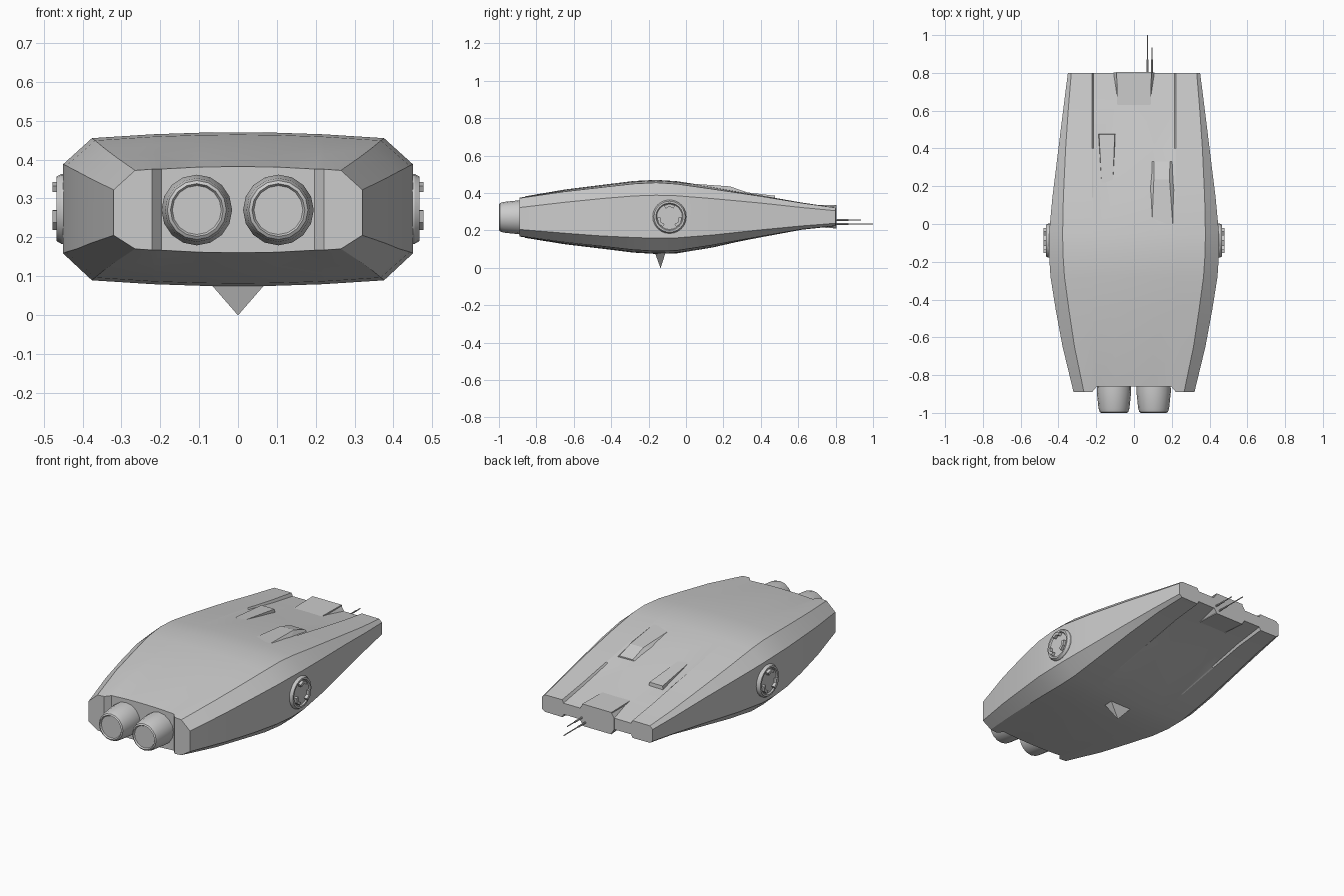
import bpy, bmesh
from math import sin, cos, pi, radians


def make(name, verts, faces, smooth=None):
    me = bpy.data.meshes.new(name)
    me.from_pydata(verts, [], faces)
    bm = bmesh.new()
    bm.from_mesh(me)
    bmesh.ops.recalc_face_normals(bm, faces=bm.faces)
    bm.to_mesh(me)
    bm.free()
    ob = bpy.data.objects.new(name, me)
    bpy.context.collection.objects.link(ob)
    if smooth:
        bpy.ops.object.select_all(action='DESELECT')
        bpy.context.view_layer.objects.active = ob
        ob.select_set(True)
        bpy.ops.object.shade_smooth_by_angle(angle=radians(smooth))
    return ob


def prism(name, bottom, top):
    n = len(bottom)
    faces = [tuple(range(n)), tuple(range(n, 2 * n))]
    faces += [(i, (i + 1) % n, n + (i + 1) % n, n + i) for i in range(n)]
    return make(name, bottom + top, faces)


def lathe(name, profile, n, place):
    """Turn (radius, distance) pairs; place maps (a, b, distance) to xyz."""
    verts = [place(r * cos(2 * pi * i / n), r * sin(2 * pi * i / n), d)
             for r, d in profile for i in range(n)]
    m = len(profile)
    faces = [(k * n + i, k * n + (i + 1) % n, (k + 1) * n + (i + 1) % n, (k + 1) * n + i)
             for k in range(m - 1) for i in range(n)]
    faces += [tuple(range(n)), tuple(range((m - 1) * n, m * n))]
    return make(name, verts, faces, 30)


# Hull stations: y, half width, chamfer x, top z, bottom z, crown, side top z, side bottom z
STATIONS = [
    (-0.89, .32, .265, .382, .160, .010, .322, .205),
    (-0.65, .378, .315, .418, .126, .011, .350, .185),
    (-0.45, .415, .345, .443, .102, .013, .370, .170),
    (-0.28, .442, .368, .464, .081, .015, .384, .162),
    (-0.16, .450, .376, .470, .074, .015, .388, .158),
    (-0.05, .450, .378, .463, .077, .015, .385, .160),
    (0.14, .432, .374, .434, .108, .013, .370, .175),
    (0.40, .400, .362, .390, .160, .008, .346, .203),
    (0.62, .373, .347, .350, .202, .004, .322, .224),
    (0.80, .350, .332, .323, .222, .002, .305, .238),
]


def hull():
    verts, faces = [], []
    for y, w, xe, zt, zb, crown, zu, zl in STATIONS:
        xs = [-w, -xe, -.222, -.214, -.1, 0, .1, .214, .222, xe, w]
        step = max(0, (y - .14) / .66) * .018
        for side in (0, 1):
            for i, x in enumerate(xs):
                if i in (0, 10):
                    z = zl if side else zu
                else:
                    drop = crown * (x / xe) ** 2 + (step if abs(x) < .22 else 0)
                    z = zb + drop if side else zt - drop
                yy = -0.86 if y < -.8 and abs(x) < .22 else y
                if yy != y and abs(x) > .2:
                    x *= .92
                verts.append((x, yy, z))
    n = 11
    for k in range(len(STATIONS) - 1):
        a, b = k * 22, k * 22 + 22
        for s in (0, n):
            faces += [(a + s + i, a + s + i + 1, b + s + i + 1, b + s + i) for i in range(n - 1)]
        for i in (0, n - 1):
            faces.append((a + i, a + n + i, b + n + i, b + i))
    for a in (0, 22 * (len(STATIONS) - 1)):
        faces += [(a + i, a + i + 1, a + n + i + 1, a + n + i) for i in range(n - 1)]
    make("hull", verts, faces, 24)


hull()

# Central tail block with sloped sides
prism("tail_block",
      [(s * x, y, z) for s, x, y, z in
       [(-1, .088, .60, .225), (1, .088, .60, .225), (1, .088, .60, .335), (-1, .088, .60, .335)]],
      [(-.092, .805, .21), (.092, .805, .21), (.092, .805, .335), (-.092, .805, .335)])
for s in (-1, 1):
    prism("tail_block_flank",
          [(s * .088, .66, .22), (s * .09, .66, .22), (s * .09, .66, .325), (s * .088, .66, .325)],
          [(s * .088, .803, .21), (s * .108, .803, .24), (s * .108, .803, .305), (s * .088, .803, .335)])

# Twin engine nozzles
for s in (-1, 1):
    lathe("engine_nozzle",
          [(.09, -.84), (.091, -.89), (.082, -.975), (.076, -.995), (.068, -1.0), (.063, -.992)], 16,
          lambda a, b, d, s=s: (s * .105 - .001 + a, d, .27 + b))

# Side hatches with three raised lugs each
for s in (-1, 1):
    lathe("side_hatch",
          [(.09, .42), (.09, .455), (.083, .467), (.073, .467), (.068, .460)], 24,
          lambda a, b, d, s=s: (s * d, -.088 + a, .273 + b))
    for k in range(3):
        mid = pi / 2 + k * 2 * pi / 3
        ring = [(.066, -.45), (.069, 0), (.066, .45), (.048, .45), (.055, 0), (.048, -.45)]
        loop = [(-.088 + r * cos(mid + t), .273 + r * sin(mid + t)) for r, t in ring]
        prism("hatch_lug", [(s * .455, y, z) for y, z in loop],
              [(s * .478, y, z) for y, z in loop])

# Sensor spike under the belly
prism("belly_spike",
      [(-.075, -.168, .085), (.075, -.168, .085), (.075, -.108, .085), (-.075, -.108, .085)],
      [(-.001, -.137, 0), (.001, -.137, 0), (.001, -.135, 0), (-.001, -.135, 0)])

# Tail antennas
for x, z, tip in ((.072, .234, 1.0), (.095, .255, .935)):
    lathe("antenna", [(.005, .76), (.005, .87), (.003, .87), (.003, tip)], 8,
          lambda a, b, d, x=x, z=z: (x + a, d, z + b))

# Raised plate on the left of the deck
prism("deck_plate",
      [(-.178, .22, .39), (-.105, .22, .39), (-.095, .48, .34), (-.192, .48, .34)],
      [(-.172, .22, .416), (-.112, .22, .416), (-.102, .475, .385), (-.185, .475, .385)])

# Raised hump on the right of the deck
make("deck_hump",
     [(.095, .0, .452), (.205, .0, .452), (.08, .17, .42), (.215, .17, .42),
      (.08, .33, .385), (.215, .33, .385), (.105, .235, .435), (.188, .235, .435),
      (.105, .33, .402), (.19, .33, .402)],
     [(0, 1, 7, 6), (0, 6, 2), (1, 3, 7), (2, 6, 8, 4), (3, 5, 9, 7), (6, 7, 9, 8),
      (4, 8, 9, 5), (0, 2, 3, 1), (2, 4, 5, 3)])
